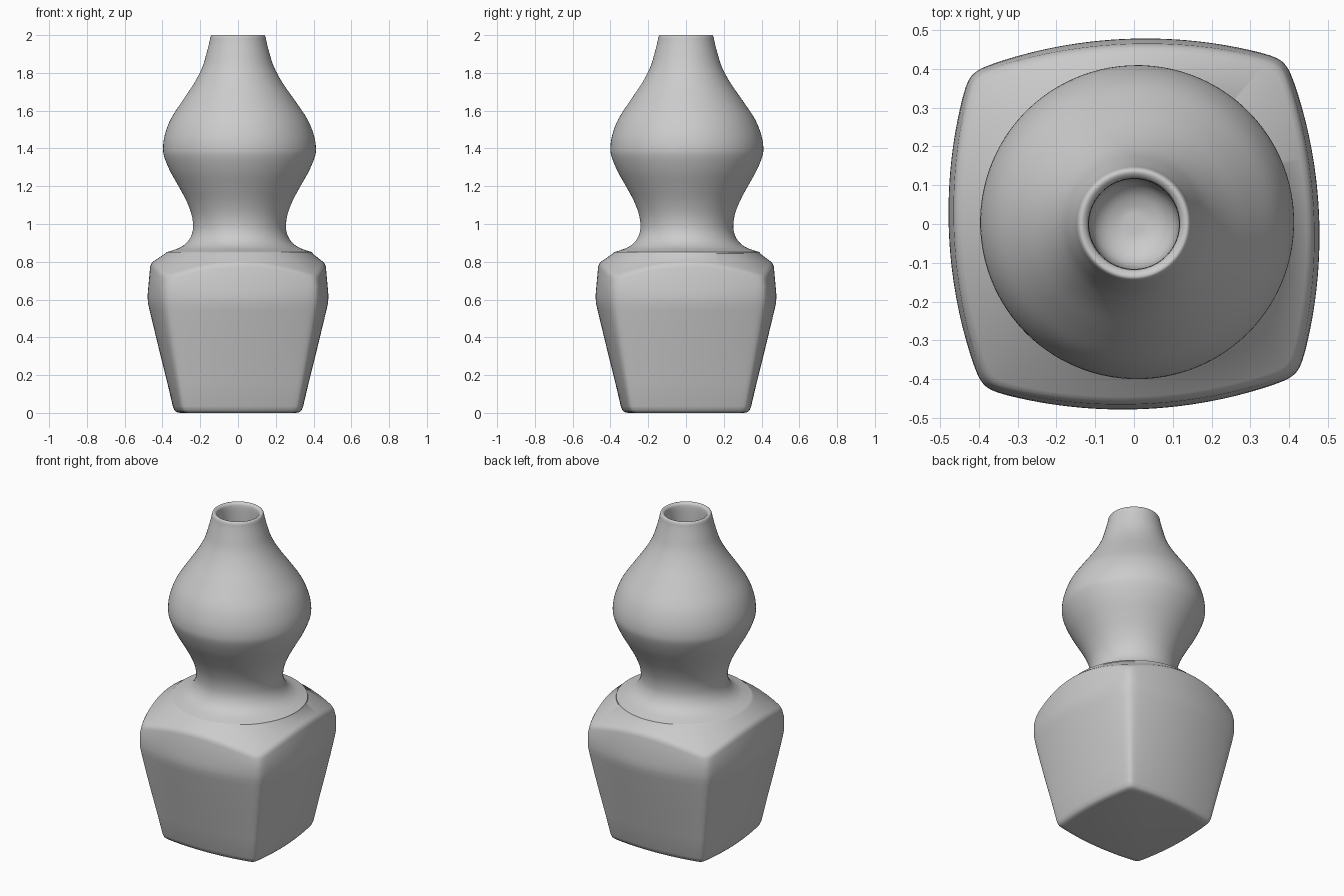
import bpy, bmesh
from math import sin, cos, sqrt, pi, radians

if "Cube" in bpy.data.objects:
    bpy.data.objects.remove(bpy.data.objects["Cube"])

SEG = 160
TWIST = radians(2.3)          # the square body is turned slightly


def angle(i):
    """Ring angle, with points packed towards the four corners."""
    t = 2 * pi * i / SEG
    return t + 0.19 * sin(4 * t)


def bowed(a, m, c):
    """Polar radius of a square with bowed sides: m = mid-side, c = corner."""
    R = (c * c + (m - c) ** 2) / (2 * (m - c))
    d = R - m
    a = (a + pi / 4) % (pi / 2) - pi / 4
    total = 0
    for f in (a, pi / 2 - abs(a)):
        r = -d * cos(f) + sqrt(R * R - (d * sin(f)) ** 2)
        total += r ** -40
    return total ** (-1 / 40)


def cone(r):
    """Height of the sloping shoulder at radius r."""
    return 0.845 - 0.72 * (r - 0.388)


def smooth_curve(pts, n=4):
    """Catmull-Rom curve through profile points."""
    out = []
    for k in range(len(pts) - 1):
        p0, p1, p2, p3 = (pts[max(k - 1, 0)], pts[k], pts[k + 1],
                          pts[min(k + 2, len(pts) - 1)])
        for j in range(n):
            t = j / n
            out.append(tuple(0.5 * (2 * b + (c - a) * t + (2 * a - 5 * b + 4 * c - d) * t * t
                                    + (3 * b - a - 3 * c + d) * t ** 3)
                             for a, b, c, d in zip(p0, p1, p2, p3)))
    return out + [pts[-1]]


bm = bmesh.new()
rings = []


def add_ring(radius, height, offset=0.0):
    ring = []
    for i in range(SEG):
        a = angle(i)
        r = radius(a)
        ring.append(bm.verts.new((r * cos(a + TWIST) + offset,
                                  r * sin(a + TWIST) + offset * 0.6, height(r))))
    rings.append(ring)


# square body: mid-side, corner, height
body = [(0.305, 0.275, 0.0), (0.326, 0.297, 0.004), (0.336, 0.307, 0.014),
        (0.344, 0.314, 0.035), (0.376, 0.337, 0.17), (0.411, 0.362, 0.31),
        (0.445, 0.386, 0.45), (0.468, 0.401, 0.545), (0.476, 0.406, 0.58),
        (0.478, 0.408, 0.61), (0.477, 0.408, 0.64), (0.474, 0.407, 0.67)]
for m, c, z in body:
    add_ring(lambda a: bowed(a, m, c), lambda r: z)

# rounded shoulder edge lying on the cone: mid-side, corner, drop
for m, c, drop in [(0.465, 0.401, 0.018), (0.461, 0.398, 0.008),
                   (0.455, 0.393, 0.002), (0.445, 0.384, 0)]:
    add_ring(lambda a: bowed(a, m, c), lambda r: cone(r) - drop)

# round upper part: radius, height
add_ring(lambda a: 0.39, cone, 0.005)
upper = [(0.385, 0.851), (0.35, 0.862), (0.31, 0.878), (0.275, 0.906), (0.253, 0.945),
         (0.246, 0.99), (0.254, 1.05), (0.28, 1.12), (0.32, 1.195), (0.365, 1.275),
         (0.397, 1.35), (0.405, 1.4), (0.395, 1.47), (0.362, 1.555), (0.3, 1.65),
         (0.235, 1.745), (0.19, 1.83), (0.165, 1.91), (0.151, 1.965), (0.146, 1.99),
         (0.138, 2.0), (0.126, 1.996), (0.118, 1.98), (0.116, 1.92),
         (0.117, 1.8), (0.11, 1.71), (0.085, 1.67), (0.045, 1.65), (0.015, 1.647)]
for r0, z in smooth_curve(upper):
    off = 0.008 if z < 1.4 else 0.008 * max(0, (1.9 - z) / 0.5)
    if r0 < 0.12:
        off = 0.0
    add_ring(lambda a: r0, lambda r: z, off)

# skin the rings and cap base and cavity floor
for lo, hi in zip(rings, rings[1:]):
    for i in range(SEG):
        j = (i + 1) % SEG
        bm.faces.new((lo[i], lo[j], hi[j], hi[i]))
bm.faces.new(rings[0][::-1])
bm.faces.new(rings[-1])

mesh = bpy.data.meshes.new("gourd_vase")
bm.to_mesh(mesh)
bm.free()
vase = bpy.data.objects.new("gourd_vase", mesh)
bpy.context.collection.objects.link(vase)
bpy.context.view_layer.objects.active = vase
vase.select_set(True)
bpy.ops.object.shade_smooth_by_angle(angle=radians(40))
